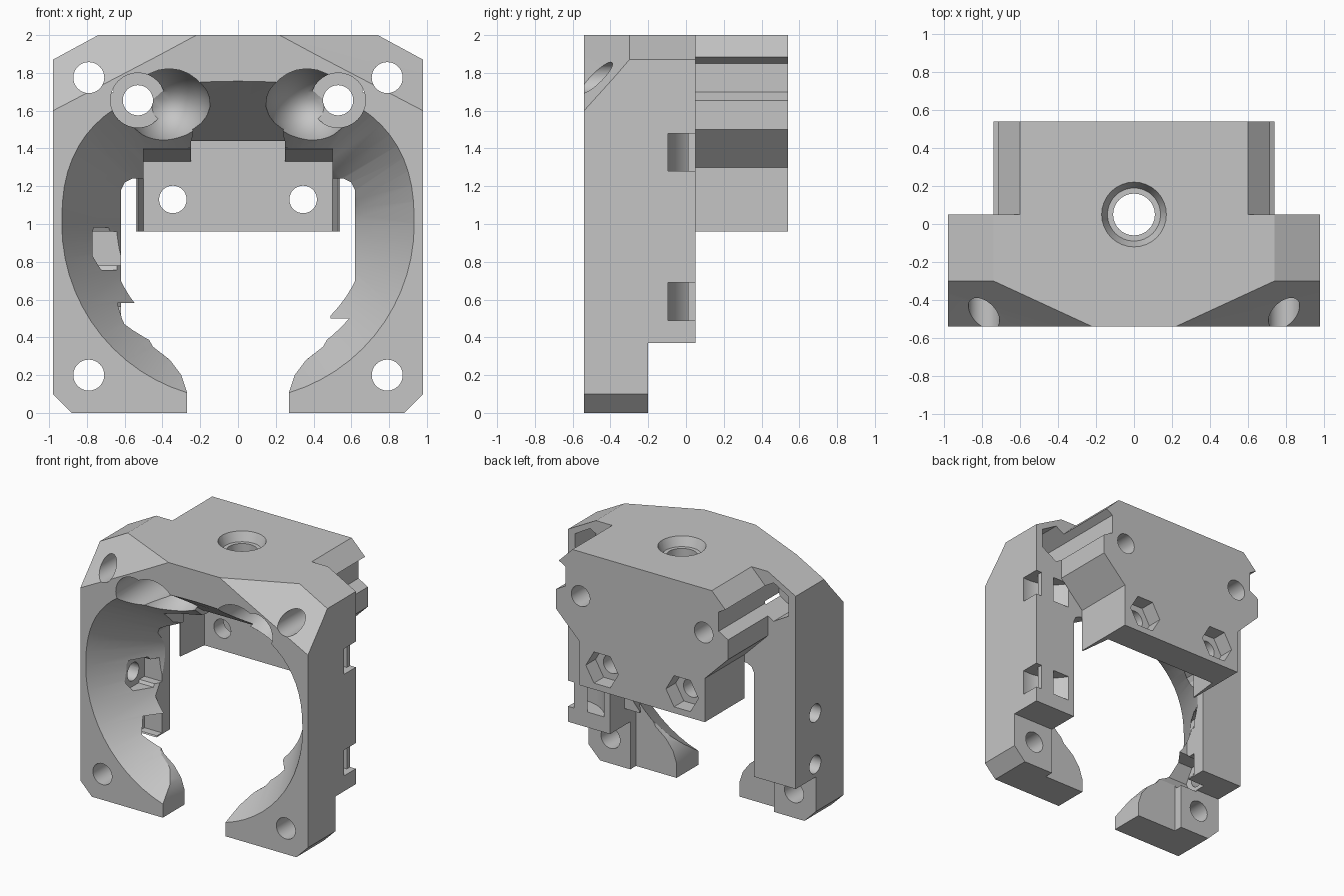
import bpy, bmesh, math
from mathutils import Matrix, Vector

cube = bpy.data.objects.get("Cube")
if cube:
    bpy.data.objects.remove(cube, do_unlink=True)

grey = bpy.data.materials.new("plain grey")
grey.use_nodes = True
colour = (0.56, 0.56, 0.56, 1)
grey.diffuse_color = colour
grey.node_tree.nodes["Principled BSDF"].inputs["Base Color"].default_value = colour


def finish(name, bm):
    bmesh.ops.recalc_face_normals(bm, faces=bm.faces)
    mesh = bpy.data.meshes.new(name)
    bm.to_mesh(mesh)
    bm.free()
    mesh.materials.append(grey)
    obj = bpy.data.objects.new(name, mesh)
    bpy.context.collection.objects.link(obj)
    return obj


def loft(name, rings):
    """Skin equal-length rings of points and cap both ends."""
    bm = bmesh.new()
    loops = [[bm.verts.new(p) for p in ring] for ring in rings]
    n = len(loops[0])
    for a, b in zip(loops, loops[1:]):
        for i in range(n):
            j = (i + 1) % n
            bm.faces.new((a[i], a[j], b[j], b[i]))
    bm.faces.new(loops[0])
    bm.faces.new(loops[-1])
    return finish(name, bm)


def prism(name, profile, y0, y1):
    return loft(name, [[(x, y, z) for x, z in profile] for y in (y0, y1)])


def hull(name, points):
    bm = bmesh.new()
    for p in points:
        bm.verts.new(p)
    bmesh.ops.convex_hull(bm, input=bm.verts)
    return finish(name, bm)


def box(name, x0, x1, y0, y1, z0, z1):
    return hull(name, [(x, y, z) for x in (x0, x1) for y in (y0, y1) for z in (z0, z1)])


def rod(name, start, end, r0, r1=None, sides=32):
    """Round or hexagonal bar between two points."""
    a, b = Vector(start), Vector(end)
    turn = (b - a).to_track_quat('Z', 'Y')
    rings = []
    for centre, r in ((a, r0), (b, r0 if r1 is None else r1)):
        rings.append([centre + turn @ Vector((r * math.cos(t), r * math.sin(t), 0))
                      for t in (2 * math.pi * i / sides for i in range(sides))])
    return loft(name, rings)


def ellipsoid(name, centre, scale):
    bm = bmesh.new()
    bmesh.ops.create_uvsphere(bm, u_segments=32, v_segments=16, radius=1,
                              matrix=Matrix.LocRotScale(centre, None, scale))
    return finish(name, bm)


def combine(body, other, operation='DIFFERENCE'):
    mod = body.modifiers.new("combine", 'BOOLEAN')
    mod.operation, mod.solver, mod.object = operation, 'EXACT', other
    bpy.context.view_layer.objects.active = body
    bpy.ops.object.modifier_apply(modifier=mod.name)
    bpy.data.objects.remove(other, do_unlink=True)


def mirrored(half):
    return half + [(-x, z) for x, z in reversed(half)]


# Front frame with clipped corners
frame = prism("clamp_bracket", mirrored(
    [(0.88, 0), (0.98, 0.1), (0.98, 1.87), (0.74, 2)]), -0.54, 0.05)
combine(frame, box("leg_step", -1.2, 1.2, -0.2, 0.2, -0.1, 0.37))

# Funnel opening, flatter at the top than at the bottom
def funnel_ring(y, r, rise, power):
    ring = []
    for i in range(64):
        c, s = math.cos(math.tau * i / 64), math.sin(math.tau * i / 64)
        if s > 0:
            ring.append((math.copysign(r * abs(c) ** power, c), y, 1 + rise * s ** power))
        else:
            ring.append((r * c, y, 1 + r * s))
    return ring

combine(frame, loft("funnel", [funnel_ring(-0.56, 0.945, 0.77, 0.8),
                               funnel_ring(-0.08, 0.66, 0.44, 1),
                               funnel_ring(0.04, 0.59, 0.43, 1)]))

# Straight passage through the frame, open at the bottom and wider behind
combine(frame, prism("passage", mirrored(
    [(0.27, -0.1), (0.27, 0.11), (0.3, 0.2), (0.36, 0.28), (0.45, 0.35), (0.49, 0.42),
     (0.49, 0.53), (0.62, 0.73), (0.62, 1.18), (0.6, 1.22), (0.56, 1.24)]), -0.7, 0.2))
combine(frame, box("rear_passage", -0.62, 0.62, -0.13, 0.2, 0.2, 1))
combine(frame, box("foot_step", -0.62, 0.62, -0.27, 0.2, -0.1, 0.5))

# Rear block with sloped sides
block = prism("rear_block", mirrored(
    [(0.54, 0.96), (0.54, 1.3), (0.74, 1.5), (0.74, 1.86), (0.6, 2)]), 0.05, 0.54)
combine(frame, block, 'UNION')

# Hollow behind the passage, with a taller middle notch
combine(frame, hull("hollow", [(s * x, y, z) for s in (-1, 1) for x, y, z in
        ((0.53, 0.05, 0.9), (0.53, 0.05, 1.4), (0.5, 0.3, 0.9), (0.5, 0.3, 1.33))]))
combine(frame, box("hollow_mouth", -0.5, 0.5, -0.3, 0.06, 1.1, 1.4))
combine(frame, box("middle_notch", -0.25, 0.25, -0.3, 0.3, 1.2, 1.44))

# Top hole with a countersunk rim
combine(frame, rod("top_hole", (0, 0.05, 2.1), (0, 0.05, 1.2), 0.11))
combine(frame, rod("top_rim", (0, 0.05, 2.01), (0, 0.05, 1.93), 0.175, 0.14))

# Sloped ceiling in front of the top hole
combine(frame, hull("ceiling", [(s * x, y, z) for s in (-1, 1) for x, y, z in
        ((0.2, -0.56, 1.2), (0.2, -0.56, 1.765), (0.25, -0.07, 1.2), (0.25, -0.07, 1.44))]))

for s in (-1, 1):
    # Sloped front corner
    combine(frame, hull("corner_slope", [(s * x, y, z) for x, y, z in
            ((0.22, -0.54, 2), (0.74, -0.3, 2), (0.98, -0.3, 1.87), (0.98, -0.54, 1.6),
             (1.22, -0.3, 1.74), (1.22, -0.54, 1.474), (1.22, -0.7, 1.297),
             (-0.125, -0.7, 2), (0, -0.7, 2.3), (1.22, -0.7, 2.3), (1.22, -0.3, 2.3),
             (0.74, -0.3, 2.3))]))
    # Corner mounting holes
    for z in (0.2, 1.775):
        combine(frame, rod("corner_hole", (s * 0.79, -0.8, z), (s * 0.79, 0.2, z), 0.082))
    # Hexagonal channel behind the upper corner hole, grooving the block
    combine(frame, prism("hex_channel", [
        (s * 0.79 + 0.15 * math.sin(i * math.pi / 3), 1.775 + 0.15 * math.cos(i * math.pi / 3))
        for i in range(6)], -0.2, 0.7))
    # Upper screw, its counterbore and its rounded access
    combine(frame, rod("screw_hole", (s * 0.53, -0.8, 1.655), (s * 0.53, 0.8, 1.655), 0.08))
    combine(frame, rod("counterbore", (s * 0.53, -0.8, 1.655), (s * 0.53, -0.03, 1.655), 0.145))
    combine(frame, ellipsoid("access", (s * 0.365, -0.42, 1.62), (0.22, 0.43, 0.21)))
    # Lower screw and nut pocket
    combine(frame, rod("lower_hole", (s * 0.345, 0.1, 1.13), (s * 0.345, 0.8, 1.13), 0.073))
    combine(frame, rod("nut_pocket", (s * 0.345, 0.42, 1.13), (s * 0.345, 0.8, 1.13),
                       0.14, sides=6))

# Curved strap tunnels around the back corner of the left wall
for z in (0.49, 1.28):
    strap = rod("strap", (0.93, 0.2, z), (0.93, 0.2, z + 0.2), 0.3, sides=48)
    combine(strap, rod("strap_core", (0.93, 0.2, z - 0.1), (0.93, 0.2, z + 0.3), 0.19, sides=48))
    combine(strap, box("strap_trim", 0, 2, 0.051, 1, z - 0.1, z + 0.3))
    combine(frame, strap)
    combine(frame, box("strap_corner", 0.93, 1.2, -0.02, 0.06, z, z + 0.2))

# Cross screws and inner nut pockets on the right wall
for z in (0.47, 0.87):
    combine(frame, rod("side_hole", (-1.2, -0.19, z), (-0.4, -0.19, z), 0.07))
    combine(frame, rod("side_nut", (-0.77, -0.19, z), (-0.4, -0.19, z), 0.13, sides=6))
    combine(frame, box("nut_slot", -0.77, -0.4, -0.19, -0.05, z - 0.09, z + 0.09))

bpy.ops.object.select_all(action='DESELECT')
frame.select_set(True)
bpy.context.view_layer.objects.active = frame
bpy.ops.object.shade_smooth_by_angle(angle=math.radians(25))
